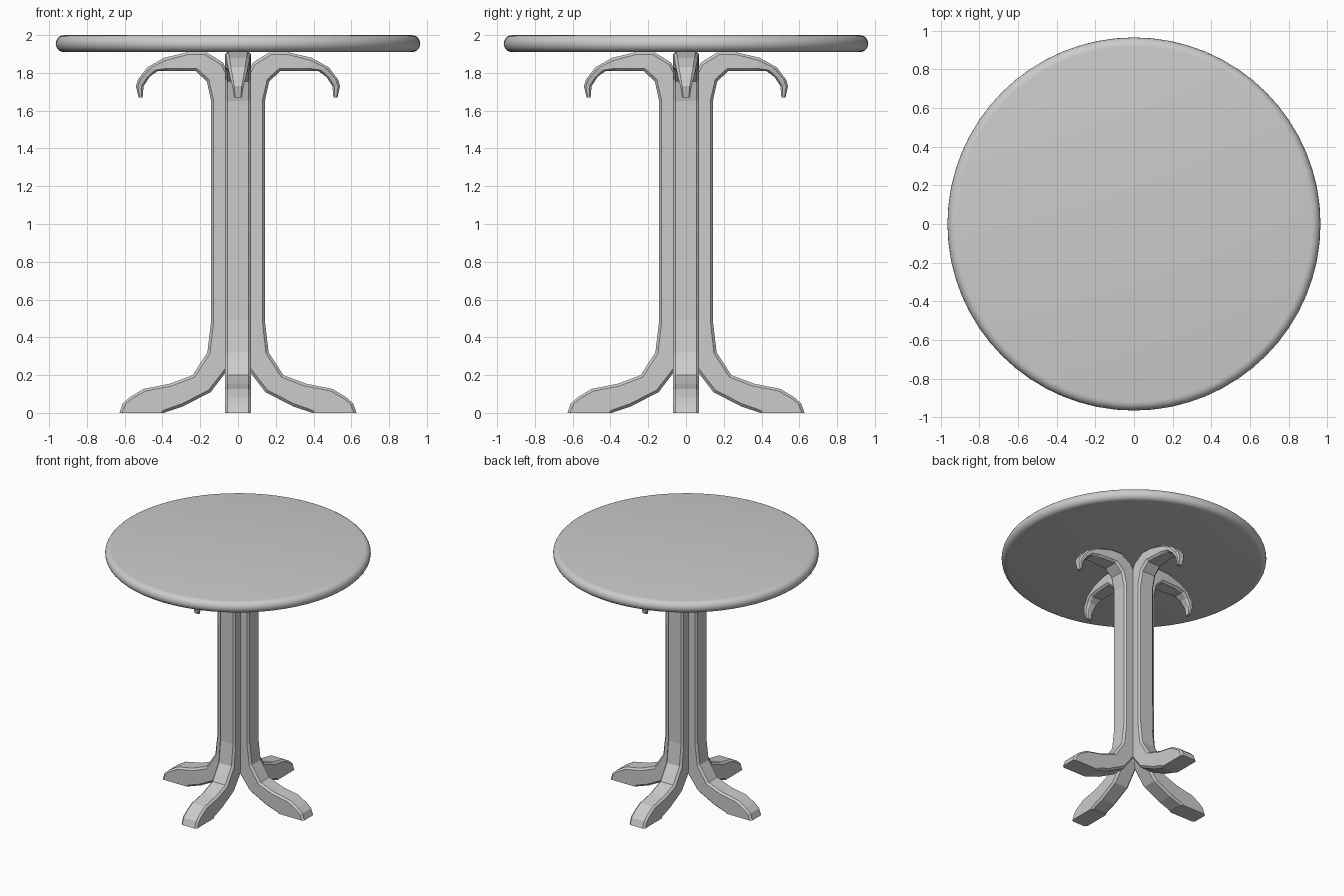
import bpy, bmesh, math

if "Cube" in bpy.data.objects:
    bpy.data.objects.remove(bpy.data.objects["Cube"])


def finish(bm, name):
    bmesh.ops.recalc_face_normals(bm, faces=bm.faces)
    mesh = bpy.data.meshes.new(name)
    bm.to_mesh(mesh)
    bm.free()
    obj = bpy.data.objects.new(name, mesh)
    bpy.context.collection.objects.link(obj)
    return obj


def loft(rings, name):
    bm = bmesh.new()
    rows = [[bm.verts.new(p) for p in ring] for ring in rings]
    n = len(rows[0])
    for a, b in zip(rows, rows[1:]):
        for i in range(n):
            j = (i + 1) % n
            bm.faces.new((a[i], a[j], b[j], b[i]))
    bm.faces.new(rows[0])
    bm.faces.new(rows[-1])
    return finish(bm, name)


# Round table top with a bullnose rim
R, H, SIDES = 0.965, 0.045, 64
rings = []
for k in range(11):
    t = -math.pi / 2 + math.pi * k / 10
    r, z = R - H + H * math.cos(t), 2 - H + H * math.sin(t)
    rings.append([(r * math.cos(2 * math.pi * i / SIDES),
                   r * math.sin(2 * math.pi * i / SIDES), z) for i in range(SIDES)])
top = loft(rings, "table_top")
bpy.context.view_layer.objects.active = top
top.select_set(True)
bpy.ops.object.shade_smooth_by_angle(angle=math.radians(35))

# Leg stations from claw tip to foot: outer r, z, inner r, z, half width
STATIONS = [
    (0.505, 1.67, 0.527, 1.67, 0.020),
    (0.500, 1.73, 0.540, 1.73, 0.030),
    (0.467, 1.78, 0.530, 1.765, 0.040),
    (0.425, 1.81, 0.480, 1.83, 0.052),
    (0.370, 1.81, 0.390, 1.88, 0.060),
    (0.300, 1.81, 0.260, 1.911, 0.066),
    (0.225, 1.81, 0.170, 1.911, 0.070),
    (0.165, 1.755, 0.080, 1.855, 0.070),
    (0.142, 1.65, 0.020, 1.74, 0.070),
    (0.142, 0.49, 0.020, 0.42, 0.070),
    (0.162, 0.32, 0.030, 0.265, 0.070),
    (0.200, 0.262, 0.066, 0.213, 0.070),
    (0.240, 0.200, 0.145, 0.110, 0.070),
    (0.360, 0.155, 0.290, 0.035, 0.070),
    (0.500, 0.127, 0.385, 0.003, 0.070),
    (0.570, 0.085, 0.388, 0.002, 0.070),
    (0.610, 0.050, 0.389, 0.001, 0.070),
    (0.628, 0.000, 0.390, 0.000, 0.070),
]


def section(ox, oz, ix, iz, w):
    # Chamfered rectangle between the outer and inner edge points
    d = math.hypot(ix - ox, iz - oz)
    c = min(0.015, d * 0.25, w * 0.35)
    spots = [(0, w - c), (c, w), (d - c, w), (d, w - c),
             (d, c - w), (d - c, -w), (c, -w), (0, c - w)]
    return [(ox + (ix - ox) * s / d, y, oz + (iz - oz) * s / d) for s, y in spots]


# Four identical legs, each a column with a claw arm and a splayed foot
for k, side in enumerate(("right", "back", "left", "front")):
    leg = loft([section(*s) for s in STATIONS], side + "_leg")
    leg.rotation_euler.z = k * math.pi / 2
